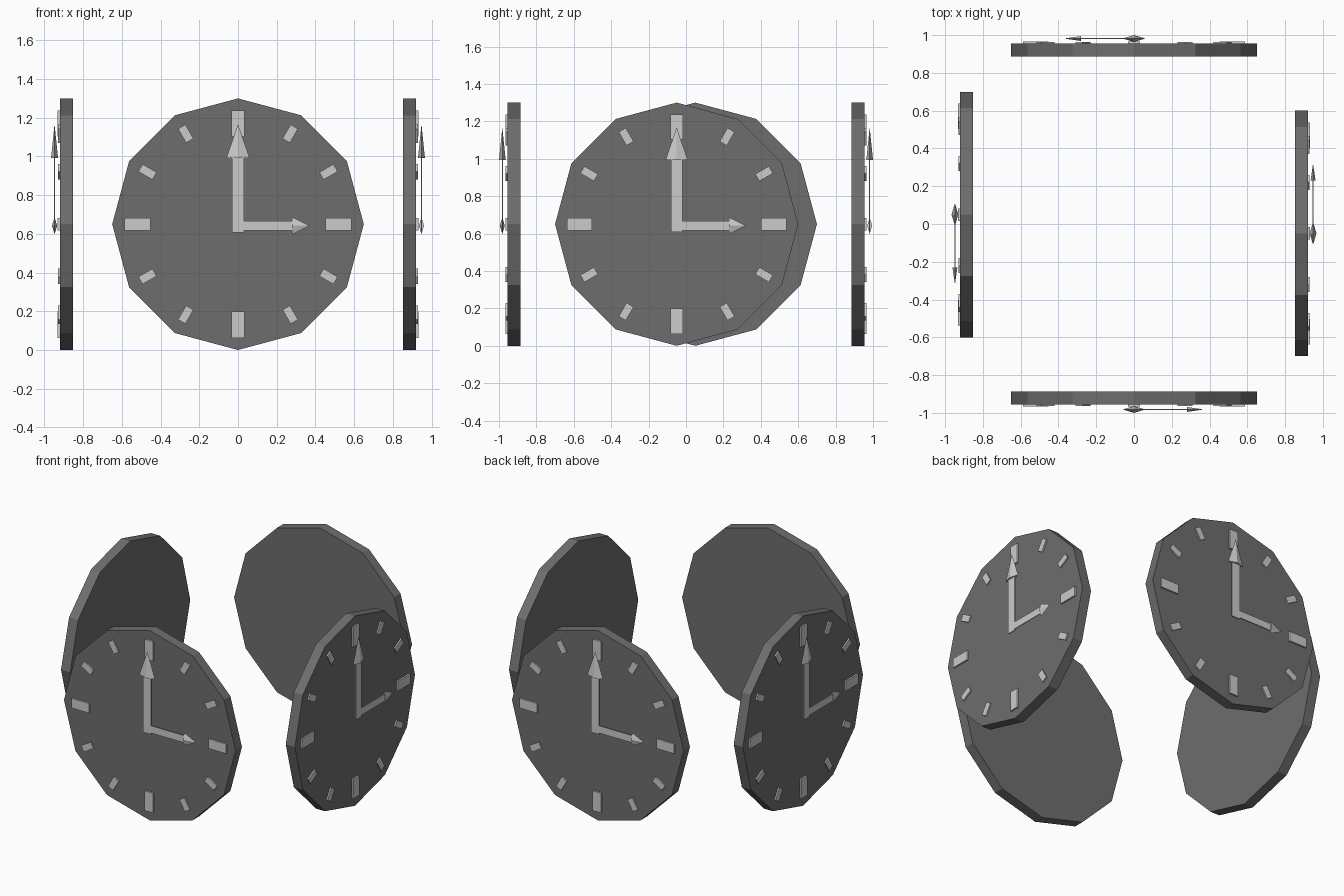
import bpy
import bmesh
from math import radians, pi
from mathutils import Matrix, Vector

if "Cube" in bpy.data.objects:
    bpy.data.objects.remove(bpy.data.objects["Cube"])

CZ = 0.65        # height of the dial centre
R = 0.65         # dial radius
T = 0.069        # dial thickness

dark = bpy.data.materials.new("dark_grey")
dark.diffuse_color = (0.155, 0.155, 0.155, 1)
dark.use_nodes = True
dark.node_tree.nodes["Principled BSDF"].inputs["Base Color"].default_value = dark.diffuse_color


def finish(bm, name, place, mat=None):
    bmesh.ops.recalc_face_normals(bm, faces=bm.faces)
    mesh = bpy.data.meshes.new(name)
    bm.to_mesh(mesh)
    bm.free()
    if mat:
        mesh.materials.append(mat)
    ob = bpy.data.objects.new(name, mesh)
    ob.matrix_world = place
    bpy.context.collection.objects.link(ob)


def add_box(bm, lo, hi, spin=0.0):
    # box between two corners, turned clockwise about the dial axis
    lo, hi = Vector(lo), Vector(hi)
    size = hi - lo
    m = (Matrix.Rotation(spin, 4, 'Y') @ Matrix.Translation((lo + hi) / 2)
         @ Matrix.Diagonal((*size, 1)))
    bmesh.ops.create_cube(bm, size=1, matrix=m)


def dial(name, place):
    # twelve-sided disc, front surface at local y = 0
    bm = bmesh.new()
    m = Matrix.Translation((0, T / 2, 0)) @ Matrix.Rotation(pi / 2, 4, 'X')
    bmesh.ops.create_cone(bm, cap_ends=True, segments=12, radius1=R,
                          radius2=R, depth=T, matrix=m)
    finish(bm, name, place, dark)


def hour_marks(name, place):
    # large marks at the quarters, small ones between
    bm = bmesh.new()
    for i in range(12):
        if i % 3 == 0:
            w, r0, r1, h = 0.033, 0.452, 0.587, 0.011
        else:
            w, r0, r1, h = 0.022, 0.498, 0.582, 0.009
        add_box(bm, (-w, -h, r0), (w, 0.005, r1), radians(30 * i))
    finish(bm, name, place)


def hand(name, place, width, start, neck, tip, head, depth, thick, spin, drop):
    # flat shaft with a flattened four-sided arrowhead
    bm = bmesh.new()
    add_box(bm, (-width / 2, -thick / 2, start), (width / 2, thick / 2, neck))
    m = (Matrix.Translation((0, 0, (neck + tip) / 2))
         @ Matrix.Diagonal((head / 2, depth / 2, 1, 1)))
    bmesh.ops.create_cone(bm, cap_ends=True, segments=4, radius1=1,
                          radius2=0, depth=tip - neck, matrix=m)
    bm.transform(Matrix.Translation((0, -0.027, drop))
                 @ Matrix.Rotation(spin, 4, 'Y'))
    finish(bm, name, place)


# four clock faces around the square, each looking outward
sides = {
    "front": ((0, -0.955), 0),
    "right": ((0.921, -0.05), 90),
    "back": ((0, 0.955), 180),
    "left": ((-0.921, 0.05), 270),
}
for side, ((x, y), angle) in sides.items():
    place = Matrix.Translation((x, y, CZ)) @ Matrix.Rotation(radians(angle), 4, 'Z')
    dial(side + "_dial", place)
    hour_marks(side + "_hour_marks", place)
    hand(side + "_minute_hand", place, 0.062, -0.043, 0.342, 0.517,
         0.12, 0.036, 0.006, 0, 0)
    hand(side + "_hour_hand", place, 0.05, -0.03, 0.28, 0.37,
         0.09, 0.026, 0.005, pi / 2, -0.008)
